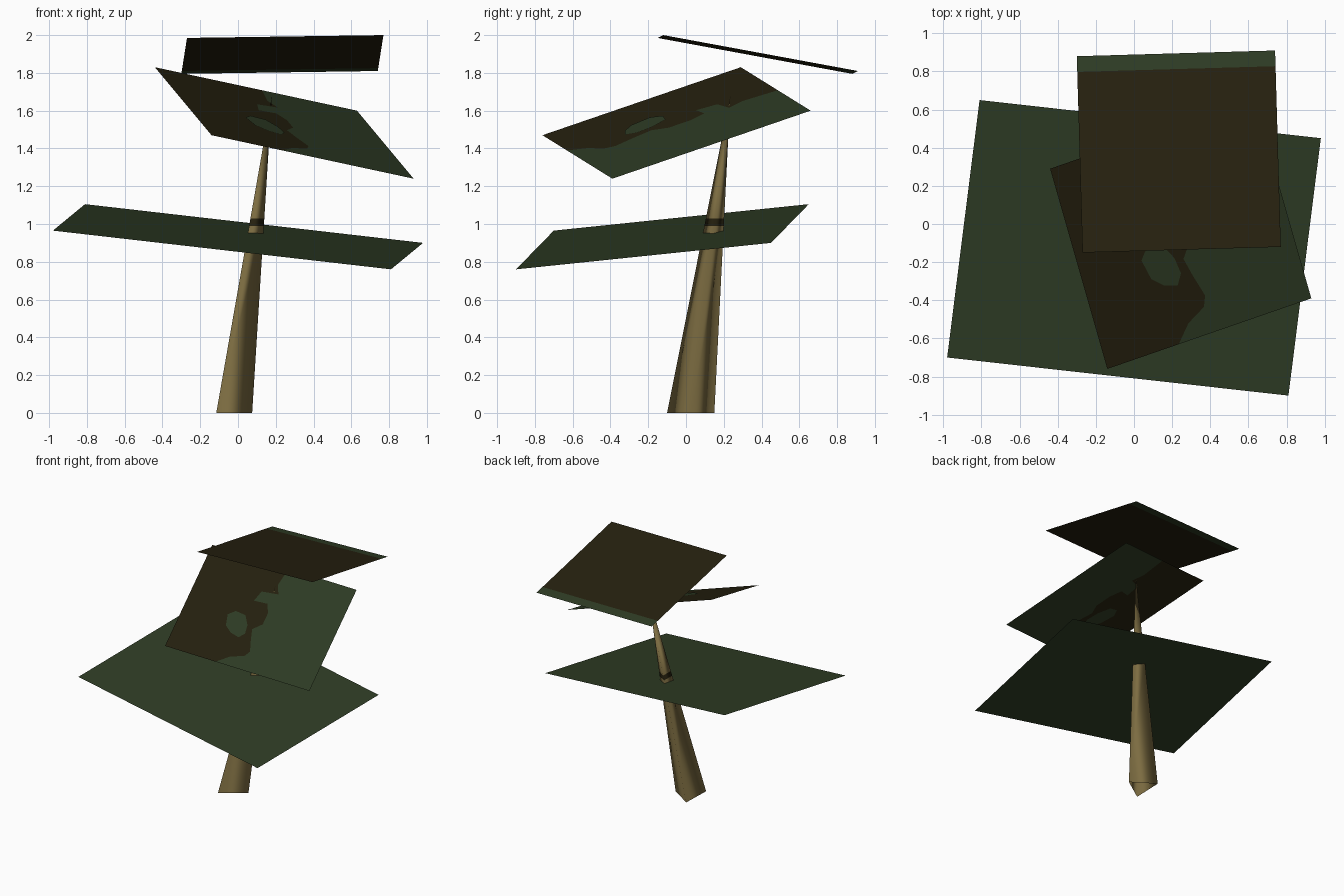
import bpy
from mathutils import Vector

cube = bpy.data.objects.get("Cube")
if cube:
    bpy.data.objects.remove(cube, do_unlink=True)


def material(name, rgb):
    # sRGB bytes to linear colour
    colour = [((c / 255 + 0.055) / 1.055) ** 2.4 for c in rgb] + [1]
    mat = bpy.data.materials.new(name)
    mat.use_nodes = True
    mat.diffuse_color = colour
    mat.node_tree.nodes["Principled BSDF"].inputs["Base Color"].default_value = colour
    return mat


green = material("leaf_green", (47, 61, 37))
brown = material("dark_brown", (38, 33, 15))
bark = material("bark", (124, 108, 65))


def add_object(name, verts, faces, mats, indices):
    mesh = bpy.data.meshes.new(name)
    mesh.from_pydata(verts, [], faces)
    for mat in mats:
        mesh.materials.append(mat)
    for poly, index in zip(mesh.polygons, indices):
        poly.material_index = index
    mesh.update()
    obj = bpy.data.objects.new(name, mesh)
    bpy.context.collection.objects.link(obj)
    return obj


def sheet(name, corner, u_edge, v_edge, outlines, lift=0):
    """Flat leaf sheet made of coloured outlines given in 0..1 sheet coordinates."""
    corner, u_edge, v_edge = Vector(corner), Vector(u_edge), Vector(v_edge)
    offset = v_edge.cross(u_edge).normalized() * lift
    verts, faces, indices = [], [], []
    for index, outline in outlines:
        faces.append(list(range(len(verts), len(verts) + len(outline))))
        verts += [corner + u_edge * u + v_edge * v + offset for u, v in outline]
        indices.append(index)
    return add_object(name, verts, faces, [green, brown], indices)


def strip(v0, v1):
    return [(0, v0), (0, v1), (1, v1), (1, v0)]


# Lower leaf sheet
sheet("lower_leaf", (-0.81, 0.65, 1.105), (1.79, -0.2, -0.205), (-0.17, -1.35, -0.14),
      [(0, strip(0, 1))])

# Middle leaf sheet, split along a ragged edge, with a green patch on each side
middle = ((-0.44, 0.29, 1.83), (1.07, 0.37, -0.23), (0.3, -1.05, -0.36))
ragged = [(0.53, 0), (0.51, 0.17), (0.54, 0.25), (0.43, 0.27), (0.41, 0.37),
          (0.5, 0.36), (0.53, 0.44), (0.53, 0.55), (0.48, 0.62), (0.5, 0.71),
          (0.53, 0.82), (0.51, 0.87), (0.42, 0.92), (0.35, 1)]
sheet("middle_leaf", *middle,
      [(1, [(0, 0)] + [(0, 1)] + ragged[::-1]), (0, ragged + [(1, 1), (1, 0)])])
patch = [(0.29, 0.56), (0.31, 0.66), (0.36, 0.71), (0.42, 0.73),
         (0.45, 0.68), (0.44, 0.6), (0.4, 0.52), (0.33, 0.51)]
for side, lift in (("top", 0.003), ("under", -0.003)):
    sheet("middle_leaf_patch_" + side, *middle, [(0, patch)], lift)

# Upper leaf sheet with a green back border
sheet("upper_leaf", (-0.3, 0.88, 1.795), (1.04, 0.03, 0.015), (0.03, -1.03, 0.19),
      [(0, strip(0, 0.08)), (1, strip(0.08, 1))])

# Three-sided tapering trunk, open at the base, with a dark band
base = [Vector(p) for p in ((-0.115, -0.1, 0), (0.075, 0.03, 0), (-0.107, 0.15, 0))]
tip = Vector((0.18, 0.235, 1.68))
levels = [0, 0.99, 1.03]
verts = [p.lerp(tip, z / tip.z) for z in levels for p in base] + [tip]
faces, indices = [], []
for ring in range(len(levels)):
    for i in range(3):
        a, b = ring * 3 + i, ring * 3 + (i + 1) % 3
        faces.append((a, b, b + 3, a + 3) if ring < 2 else (a, b, len(verts) - 1))
        indices.append(1 if ring == 1 else 0)
trunk = add_object("trunk", verts, faces, [bark, brown], indices)
trunk.data.shade_smooth()
